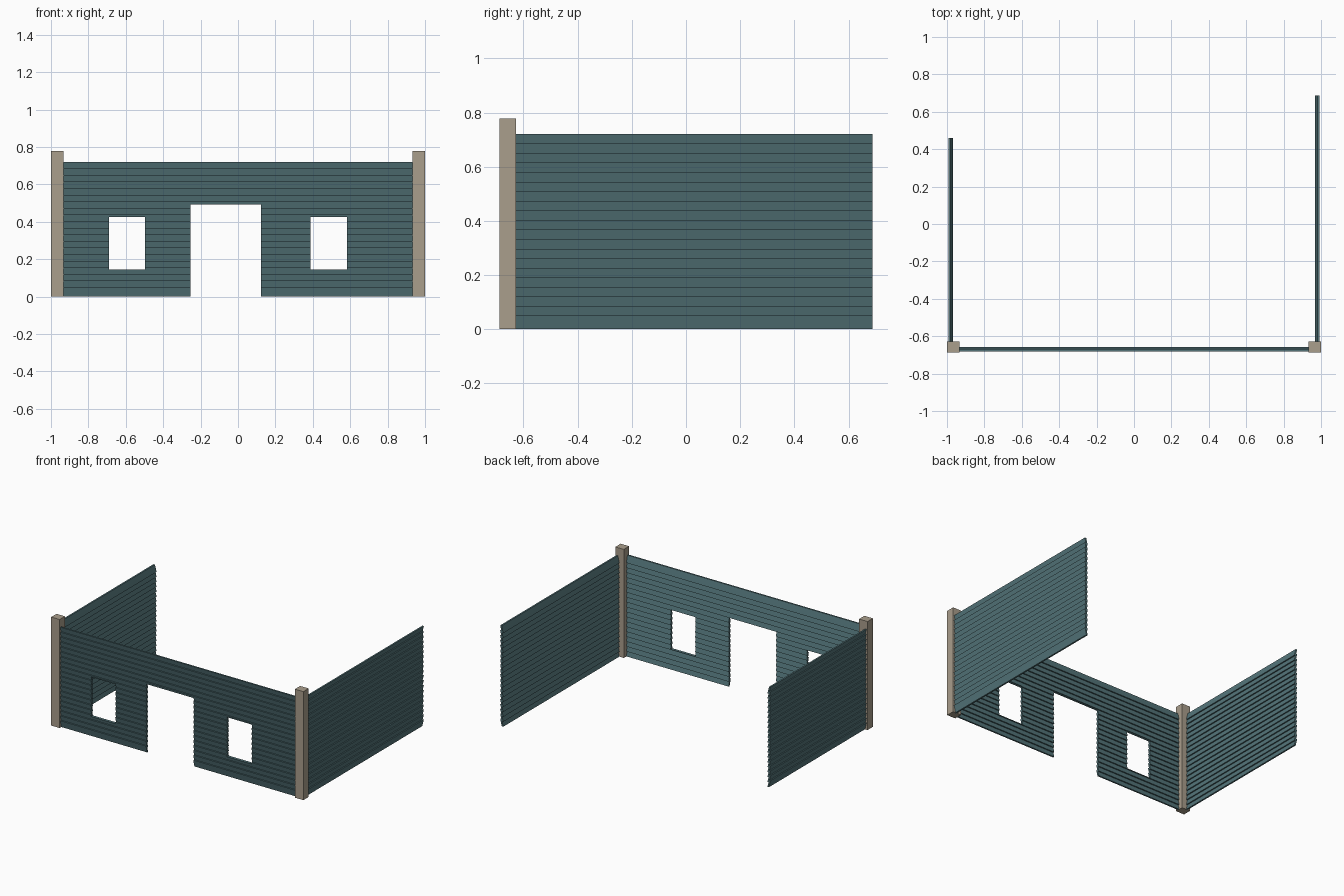
import bpy, bmesh

if "Cube" in bpy.data.objects:
    bpy.data.objects.remove(bpy.data.objects["Cube"])

PITCH, BOARD_H, ROWS = 0.0353, 0.05, 20       # lapped siding courses
TOP = PITCH * (ROWS - 1) + BOARD_H            # wall height, 0.72
DEPTH, THICK = 0.024, 0.0115                  # overall wall depth, board thickness


def material(name, rgb):
    m = bpy.data.materials.new(name)
    m.diffuse_color = (*rgb, 1)
    m.use_nodes = True
    m.node_tree.nodes["Principled BSDF"].inputs["Base Color"].default_value = m.diffuse_color
    return m


TEAL = material("teal siding", (0.089, 0.178, 0.195))
STONE = material("warm grey post", (0.40, 0.342, 0.262))


def finish(bm, name, mat):
    bmesh.ops.recalc_face_normals(bm, faces=bm.faces[:])
    me = bpy.data.meshes.new(name)
    bm.to_mesh(me)
    bm.free()
    me.materials.append(mat)
    ob = bpy.data.objects.new(name, me)
    bpy.context.collection.objects.link(ob)
    return ob


def siding(bm, place, u0, u1, z0=0.0, z1=TOP):
    """Leaning boards from u0 to u1, trimmed to z0..z1; place maps (along, outward, z)."""
    for row in range(ROWS):
        base = row * PITCH
        lo, hi = max(z0, base), min(z1, base + BOARD_H)
        if hi - lo < 0.002:
            continue
        # each board leans outward towards its top edge
        lean = lambda z: (z - base) / BOARD_H * (DEPTH - THICK)
        prof = [(lean(lo), lo), (lean(lo) + THICK, lo),
                (lean(hi) + THICK, hi), (lean(hi), hi)]
        a = [bm.verts.new(place(u0, d, z)) for d, z in prof]
        b = [bm.verts.new(place(u1, d, z)) for d, z in prof]
        bm.faces.new(a)
        bm.faces.new(b)
        for i in range(4):
            j = (i + 1) % 4
            bm.faces.new((a[i], a[j], b[j], b[i]))


# front wall: horizontal bands around the doorway and two windows
bm = bmesh.new()
front = lambda u, d, z: (u, -0.657 - d, z)
END, DOOR_L, DOOR_R = 0.94, -0.253, 0.122
SILL, HEAD, DOOR_TOP = 0.144, 0.427, 0.493
bands = [
    (0.0, SILL, [(-END, DOOR_L), (DOOR_R, END)]),
    (SILL, HEAD, [(-END, -0.69), (-0.497, DOOR_L), (DOOR_R, 0.388), (0.583, END)]),
    (HEAD, DOOR_TOP, [(-END, DOOR_L), (DOOR_R, END)]),
    (DOOR_TOP, TOP, [(-END, END)]),
]
for z0, z1, spans in bands:
    for u0, u1 in spans:
        siding(bm, front, u0, u1, z0, z1)
finish(bm, "front_wall", TEAL)

# side walls: the left one is shorter
for name, side, end in (("left_wall", -1, 0.46), ("right_wall", 1, 0.688)):
    bm = bmesh.new()
    siding(bm, lambda u, d, z: (side * (0.968 + d), u, z), -0.64, end)
    finish(bm, name, TEAL)

# corner posts
for name, side in (("left_post", -1), ("right_post", 1)):
    bm = bmesh.new()
    bmesh.ops.create_cube(bm, size=1)
    for v in bm.verts:
        v.co = (side * 0.9665 + v.co.x * 0.067,
                -0.658 + v.co.y * 0.06,
                0.389 + v.co.z * 0.778)
    finish(bm, name, STONE)
